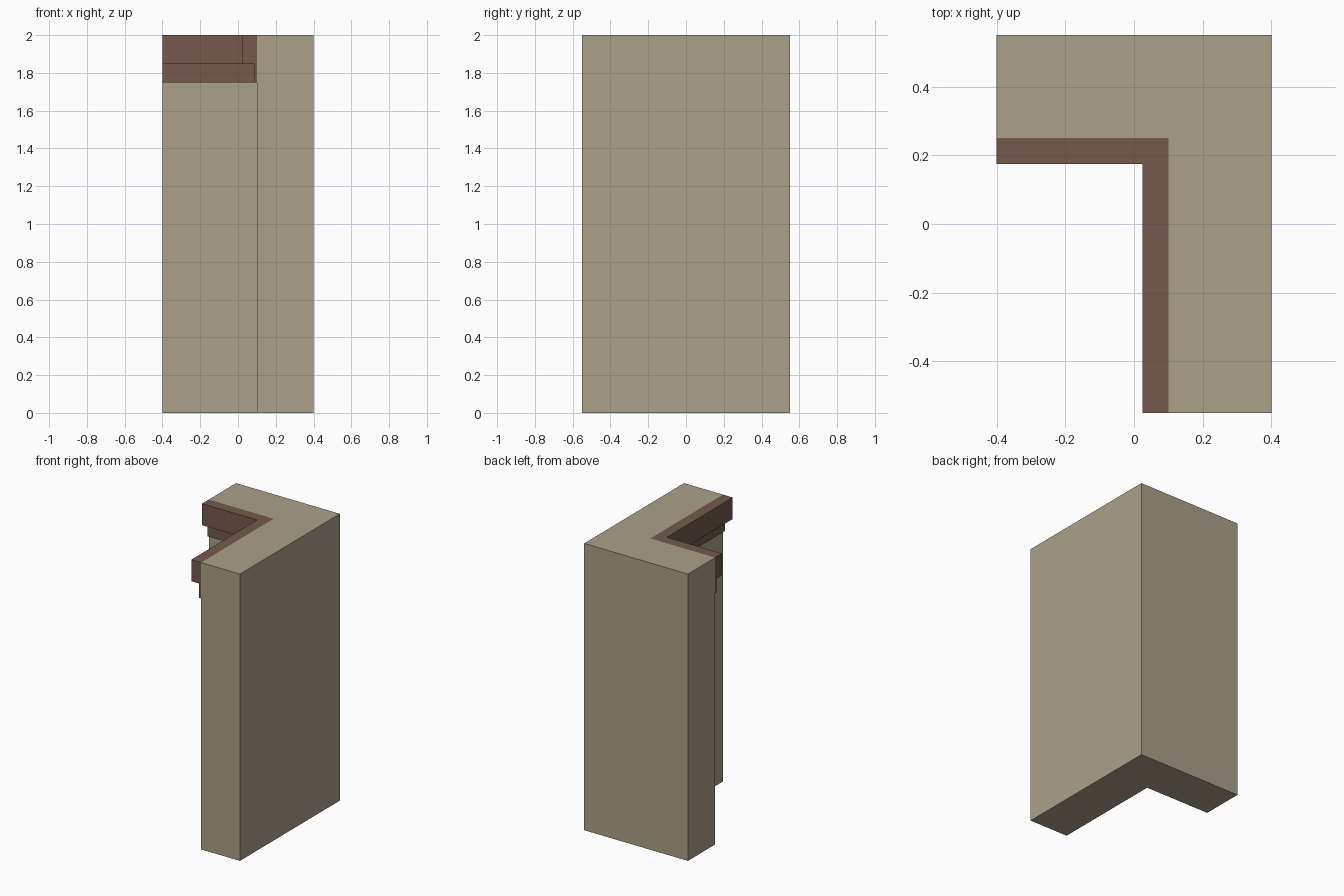
import bpy, bmesh

if "Cube" in bpy.data.objects:
    bpy.data.objects.remove(bpy.data.objects["Cube"])

X0, X1, Y0, Y1 = -0.4, 0.4, -0.55, 0.55   # outer footprint
CX, CY = 0.1, 0.25                        # inner corner of the wall


def material(name, rgb):
    m = bpy.data.materials.new(name)
    m.diffuse_color = (*rgb, 1.0)
    m.use_nodes = True
    m.node_tree.nodes["Principled BSDF"].inputs["Base Color"].default_value = m.diffuse_color
    return m


def finish(bm, name, mat):
    bmesh.ops.recalc_face_normals(bm, faces=bm.faces[:])
    me = bpy.data.meshes.new(name)
    bm.to_mesh(me)
    bm.free()
    me.materials.append(mat)
    ob = bpy.data.objects.new(name, me)
    bpy.context.collection.objects.link(ob)
    return ob


plaster = material("beige_plaster", (0.407, 0.356, 0.250))
wood = material("brown_wood", (0.178, 0.102, 0.074))

# L-shaped wall: footprint extruded to full height
bm = bmesh.new()
outline = [(X0, CY), (CX, CY), (CX, Y0), (X1, Y0), (X1, Y1), (X0, Y1)]
base = bm.faces.new([bm.verts.new((x, y, 0)) for x, y in outline])
top = bmesh.ops.extrude_face_region(bm, geom=[base], use_keep_orig=True)["geom"]
bmesh.ops.translate(bm, vec=(0, 0, 2),
                    verts=[v for v in top if isinstance(v, bmesh.types.BMVert)])
finish(bm, "corner_wall", plaster)

# Stepped cornice: (projection, height) profile swept round the mitred inner corner
profile = [(0, 1.75), (0.015, 1.75), (0.015, 1.85), (0.075, 1.85), (0.075, 2.0), (0, 2.0)]
bm = bmesh.new()
rings = [[bm.verts.new(p) for p in ring] for ring in (
    [(X0, CY - d, z) for d, z in profile],
    [(CX - d, CY - d, z) for d, z in profile],
    [(CX - d, Y0, z) for d, z in profile])]
n = len(profile)
for a, b in zip(rings, rings[1:]):
    for i in range(n):
        j = (i + 1) % n
        bm.faces.new((a[i], a[j], b[j], b[i]))
bm.faces.new(rings[0])
bm.faces.new(rings[-1])
finish(bm, "stepped_cornice", wood)
